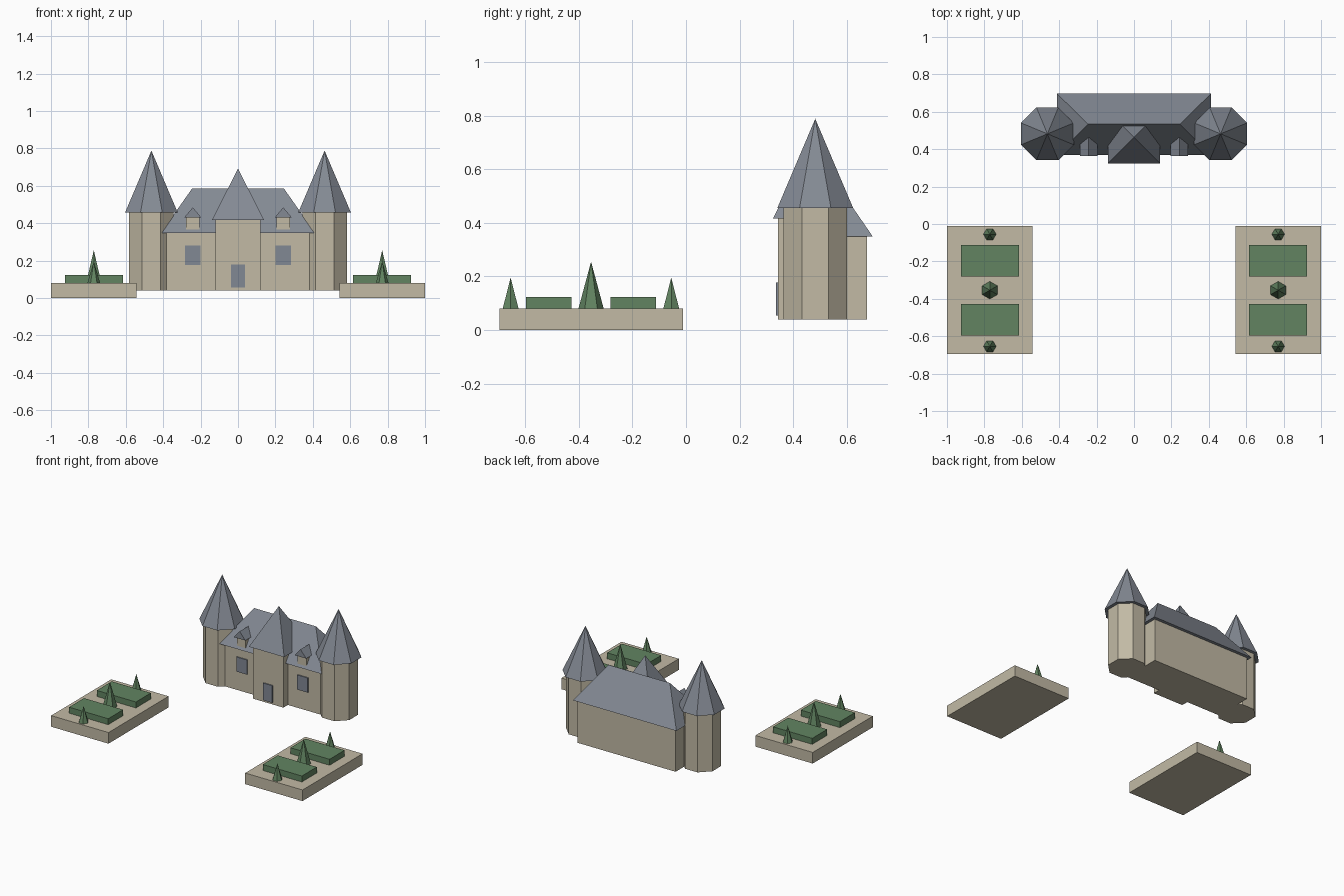
import bpy, bmesh, math

if "Cube" in bpy.data.objects:
    bpy.data.objects.remove(bpy.data.objects["Cube"])

def material(name, rgb):
    lin = [(c / 255 / 12.92) if c < 10 else ((c / 255 + 0.055) / 1.055) ** 2.4 for c in rgb]
    m = bpy.data.materials.new(name)
    m.diffuse_color = (*lin, 1)
    m.use_nodes = True
    m.node_tree.nodes["Principled BSDF"].inputs["Base Color"].default_value = m.diffuse_color
    return m

STONE = material("stone", (194, 186, 165))
SLATE = material("slate", (132, 138, 148))
GLASS = material("window_slate", (129, 136, 148))
GREEN = material("hedge_green", (98, 132, 97))

def mesh_object(name, verts, faces, mat):
    me = bpy.data.meshes.new(name)
    me.from_pydata(verts, [], faces)
    bm = bmesh.new()
    bm.from_mesh(me)
    bmesh.ops.recalc_face_normals(bm, faces=bm.faces)
    bm.to_mesh(me)
    bm.free()
    me.materials.append(mat)
    ob = bpy.data.objects.new(name, me)
    bpy.context.collection.objects.link(ob)
    return ob

def box(name, x0, x1, y0, y1, z0, z1, mat):
    v = [(x, y, z) for z in (z0, z1) for x, y in ((x0, y0), (x1, y0), (x1, y1), (x0, y1))]
    f = [(0, 1, 2, 3), (4, 5, 6, 7)] + [(i, (i + 1) % 4, (i + 1) % 4 + 4, i + 4) for i in range(4)]
    return mesh_object(name, v, f, mat)

def ring(x, y, z, r, n, turn):
    return [(x + r * math.cos(turn + 2 * math.pi * i / n),
             y + r * math.sin(turn + 2 * math.pi * i / n), z) for i in range(n)]

def prism(name, x, y, z0, z1, r, n, turn, mat):
    f = [tuple(range(n)), tuple(range(n, 2 * n))]
    f += [(i, (i + 1) % n, (i + 1) % n + n, i + n) for i in range(n)]
    return mesh_object(name, ring(x, y, z0, r, n, turn) + ring(x, y, z1, r, n, turn), f, mat)

def cone(name, x, y, z0, z1, r, n, turn, mat):
    f = [tuple(range(n))] + [(i, (i + 1) % n, n) for i in range(n)]
    return mesh_object(name, ring(x, y, z0, r, n, turn) + [(x, y, z1)], f, mat)

def hip_roof(name, hx, y0, y1, z0, z1, ridge):
    # rectangular eaves rising to a ridge along x
    ym = (y0 + y1) / 2
    v = [(-hx, y0, z0), (hx, y0, z0), (hx, y1, z0), (-hx, y1, z0), (-ridge, ym, z1), (ridge, ym, z1)]
    f = [(0, 1, 2, 3), (0, 1, 5, 4), (1, 2, 5), (2, 3, 4, 5), (3, 0, 4)]
    return mesh_object(name, v, f, SLATE)

# Main hall
box("hall_walls", -0.39, 0.39, 0.395, 0.675, 0.04, 0.35, STONE)
hip_roof("hall_roof", 0.412, 0.37, 0.697, 0.348, 0.586, 0.245)

# Central entrance pavilion
box("pavilion_walls", -0.12, 0.12, 0.344, 0.55, 0.04, 0.416, STONE)
cone("pavilion_roof", 0, 0.464, 0.416, 0.692, 0.14 * math.sqrt(2), 4, math.pi / 4, SLATE)
box("door", -0.037, 0.037, 0.336, 0.345, 0.055, 0.178, GLASS)

for s, side in ((-1, "left"), (1, "right")):
    # Corner tower with pointed roof
    oct_k = 1 / math.cos(math.pi / 8)
    prism(side + "_tower", s * 0.463, 0.482, 0.04, 0.456, 0.119 * oct_k, 8, math.pi / 8, STONE)
    cone(side + "_tower_roof", s * 0.463, 0.482, 0.456, 0.788, 0.141 * oct_k, 8, math.pi / 8, SLATE)

    # Window plate and dormer
    cx = s * 0.242
    box(side + "_window", cx - 0.042, cx + 0.042, 0.387, 0.396, 0.175, 0.28, GLASS)
    box(side + "_dormer", cx - 0.035, cx + 0.035, 0.382, 0.45, 0.36, 0.432, STONE)
    gable = [(cx + x, y, z) for y in (0.364, 0.464)
             for x, z in ((-0.046, 0.43), (0.046, 0.43), (0, 0.484))]
    mesh_object(side + "_dormer_roof", gable,
                [(0, 1, 2), (3, 4, 5), (0, 1, 4, 3), (1, 2, 5, 4), (2, 0, 3, 5)], SLATE)

    # Garden terrace with hedges and clipped trees
    xs = sorted((s * 0.544, s * 1.0))
    box(side + "_terrace", *xs, -0.695, -0.012, 0, 0.08, STONE)
    hx = sorted((s * 0.615, s * 0.926))
    for place, y0, y1 in (("front", -0.597, -0.427), ("back", -0.282, -0.112)):
        box(f"{side}_{place}_hedge", *hx, y0, y1, 0.08, 0.123, GREEN)
    tx = s * 0.771
    cone(side + "_tall_tree", tx, -0.354, 0.08, 0.255, 0.047, 6, math.pi / 6, GREEN)
    for place, y in (("front", -0.654), ("back", -0.055)):
        cone(f"{side}_{place}_small_tree", tx, y, 0.08, 0.195, 0.034, 6, 0, GREEN)
